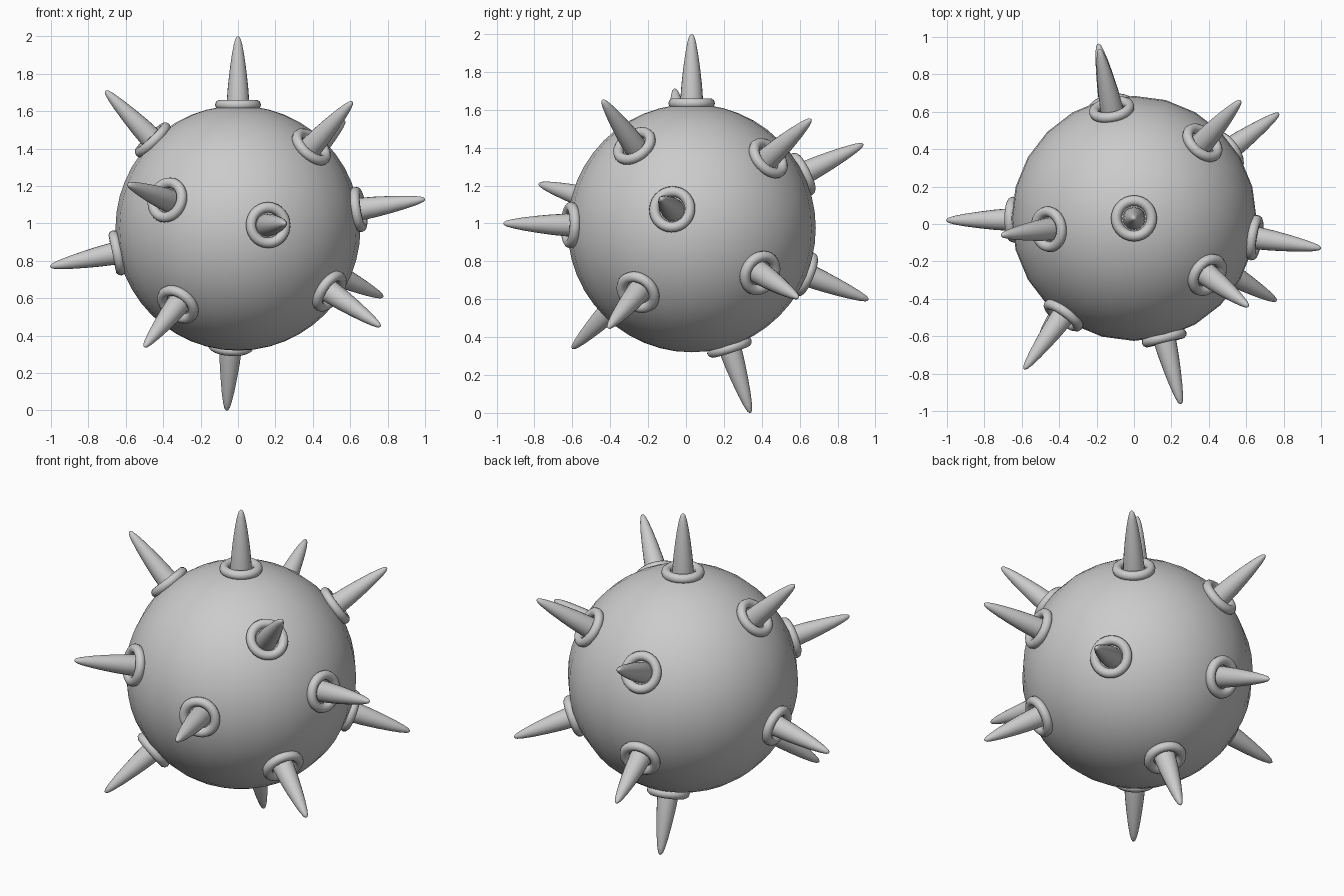
import bpy, bmesh, math
from mathutils import Vector, Matrix

if "Cube" in bpy.data.objects:
    bpy.data.objects.remove(bpy.data.objects["Cube"])

CENTRE = Vector((0, 0.03, 0.975))
R = 0.655          # ball radius
REACH = 1.025      # ball centre to spike tip

# Directions of the spikes, seen from the ball centre
DIRS = [
    (0, 0, 1), (-0.71, -0.09, 0.735), (0.61, -0.47, 0.675), (0.57, 0.63, 0.575),
    (-0.19, 0.93, 0.455), (-0.59, -0.81, 0.235), (1.0, -0.16, 0.155),
    (0.25, -0.99, 0.025), (-1.0, -0.01, -0.205), (0.78, 0.565, -0.37),
    (-0.19, 0.925, -0.375), (0.76, -0.44, -0.525), (-0.5, -0.63, -0.635),
    (-0.06, 0.31, -0.975),
]

# Spike outline: radius, distance from ball centre
SPIKE = [(0.062, 0.62), (0.060, 0.68), (0.054, 0.76), (0.045, 0.84),
         (0.034, 0.92), (0.023, 0.98), (0.014, 1.012), (0.006, 1.023), (0, REACH)]

# Collar outline: a small round bead around the spike foot
COLLAR = [(0.095 + 0.028 * math.cos(a), 0.659 + 0.028 * math.sin(a))
          for a in (2 * math.pi * i / 10 for i in range(11))]


def lathe(name, profile, steps):
    """Spin a profile around z into a mesh."""
    bm = bmesh.new()
    vs = [bm.verts.new((r, 0, z)) for r, z in profile]
    es = [bm.edges.new(p) for p in zip(vs, vs[1:])]
    bmesh.ops.spin(bm, geom=vs + es, cent=(0, 0, 0), axis=(0, 0, 1),
                   angle=2 * math.pi, steps=steps)
    bmesh.ops.remove_doubles(bm, verts=bm.verts, dist=1e-5)
    bmesh.ops.recalc_face_normals(bm, faces=bm.faces)
    for f in bm.faces:
        f.smooth = True
    me = bpy.data.meshes.new(name)
    bm.to_mesh(me)
    bm.free()
    return me


# Ball
bpy.ops.mesh.primitive_uv_sphere_add(segments=24, ring_count=24, radius=R, location=CENTRE)
ball = bpy.context.object
ball.name = "ball"
bpy.ops.object.shade_smooth()

# Spikes with collars, pointing straight out of the ball
parts = {"spike": lathe("spike", SPIKE, 20), "collar": lathe("collar", COLLAR, 28)}
for i, d in enumerate(DIRS, 1):
    turn = Vector(d).to_track_quat('Z', 'Y').to_matrix().to_4x4()
    for name, me in parts.items():
        ob = bpy.data.objects.new(f"{name}_{i}", me)
        ob.matrix_world = Matrix.Translation(CENTRE) @ turn
        bpy.context.collection.objects.link(ob)
